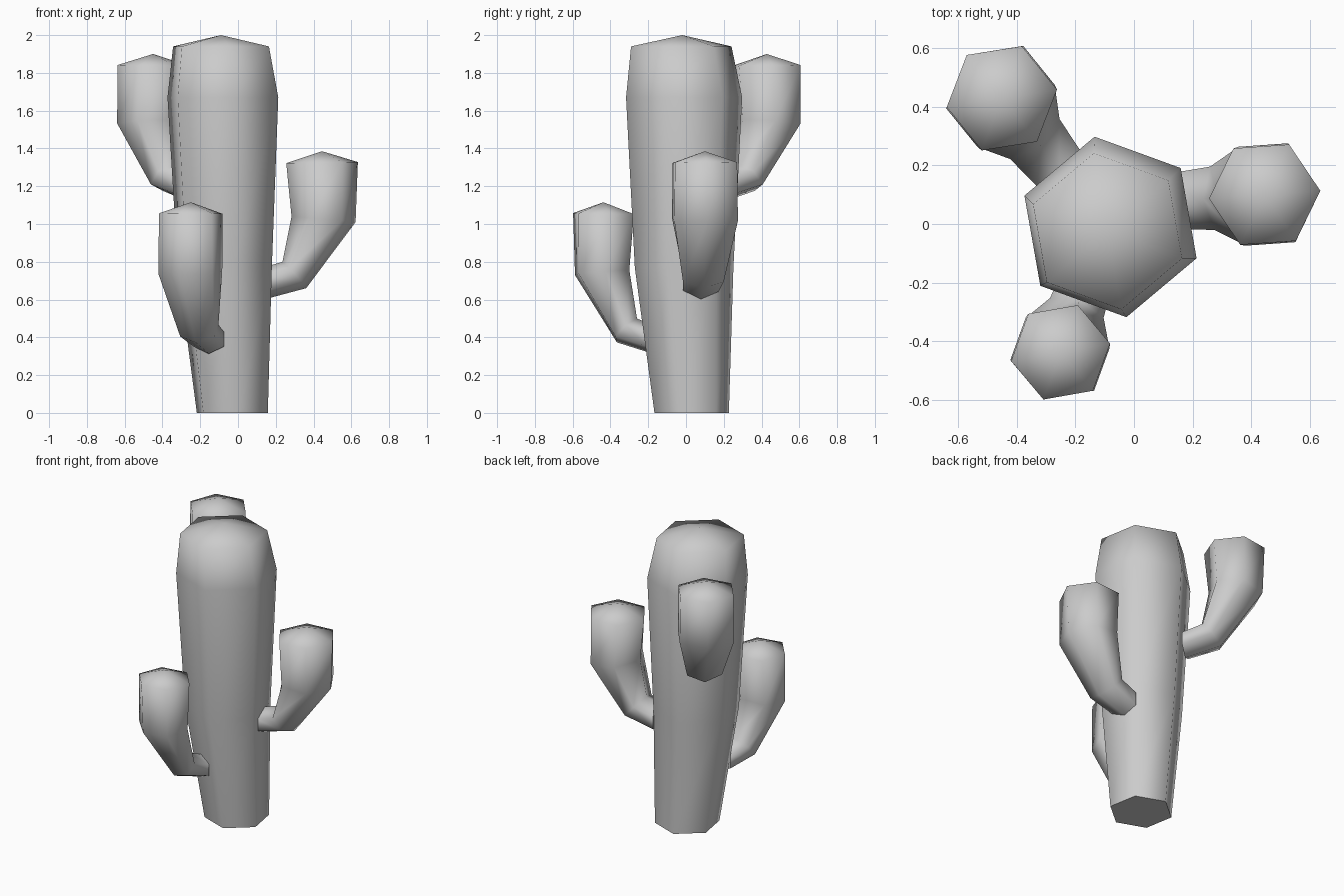
import bpy, bmesh
from math import cos, sin, radians
from mathutils import Vector

if "Cube" in bpy.data.objects:
    bpy.data.objects.remove(bpy.data.objects["Cube"])

SIDES = 6

grey = bpy.data.materials.new("plain_grey")
grey.use_nodes = True
grey.diffuse_color = (0.6, 0.6, 0.6, 1)
grey.node_tree.nodes["Principled BSDF"].inputs["Base Color"].default_value = (0.6, 0.6, 0.6, 1)


def hexagon(center, a, b):
    """Ring of points around center, spanned by the half axes a and b."""
    angles = [radians(360 * i / SIDES) for i in range(SIDES)]
    return [center + a * cos(t) + b * sin(t) for t in angles]


def loft(name, rings, apex):
    """Skin a stack of rings, flat at the start and pointed at the end."""
    bm = bmesh.new()
    loops = [[bm.verts.new(p) for p in ring] for ring in rings]
    tip = bm.verts.new(apex)
    base = bm.faces.new(loops[0][::-1])
    for i in range(SIDES):
        j = (i + 1) % SIDES
        for low, high in zip(loops, loops[1:]):
            bm.faces.new((low[i], low[j], high[j], high[i]))
        bm.faces.new((loops[-1][i], loops[-1][j], tip))
    bmesh.ops.recalc_face_normals(bm, faces=bm.faces)
    for face in bm.faces:
        face.smooth = face is not base
    for edge in base.edges:
        edge.smooth = False
    mesh = bpy.data.meshes.new(name)
    bm.to_mesh(mesh)
    bm.free()
    mesh.materials.append(grey)
    obj = bpy.data.objects.new(name, mesh)
    bpy.context.collection.objects.link(obj)
    return obj


# Trunk: leaning, widening upward, with a low pointed cap (x, y, z, radius)
turn = radians(40)
along, across = Vector((cos(turn), sin(turn), 0)), Vector((-sin(turn), cos(turn), 0))
trunk = [(-0.03, 0.03, 0, 0.2), (-0.07, -0.01, 0.77, 0.265),
         (-0.08, -0.01, 1.67, 0.312), (-0.09, -0.025, 1.94, 0.27)]
loft("trunk", [hexagon(Vector((x, y, z)), along * r, across * r) for x, y, z, r in trunk],
     Vector((-0.09, -0.02, 2.0)))

# Arm sections: reach and height from the cap ring, tilted half axis, side radius
ARM = [(-0.31, -0.64, 0.0, -0.085, 0.11),
       (-0.147, -0.595, 0.063, -0.07, 0.125),
       (0.008, -0.3, 0.17, -0.015, 0.195),
       (0.0, 0.0, 0.19, 0.003, 0.19)]


def arm(name, top, heading, reach=1, width=1, tall=1):
    a = radians(heading)
    out, side, up = Vector((cos(a), sin(a), 0)), Vector((-sin(a), cos(a), 0)), Vector((0, 0, 1))
    top = Vector(top)
    rings = [hexagon(top + out * d * reach + up * h * tall,
                     (out * ax + up * az) * width, side * r * width)
             for d, h, ax, az, r in ARM]
    loft(name, rings, top + up * 0.06)


arm("left_arm", (0.445, 0.1, 1.325), 4)
arm("back_arm", (-0.45, 0.428, 1.84), 129)
arm("front_arm", (-0.25, -0.437, 1.055), 250, reach=0.9, width=0.9, tall=1.04)
